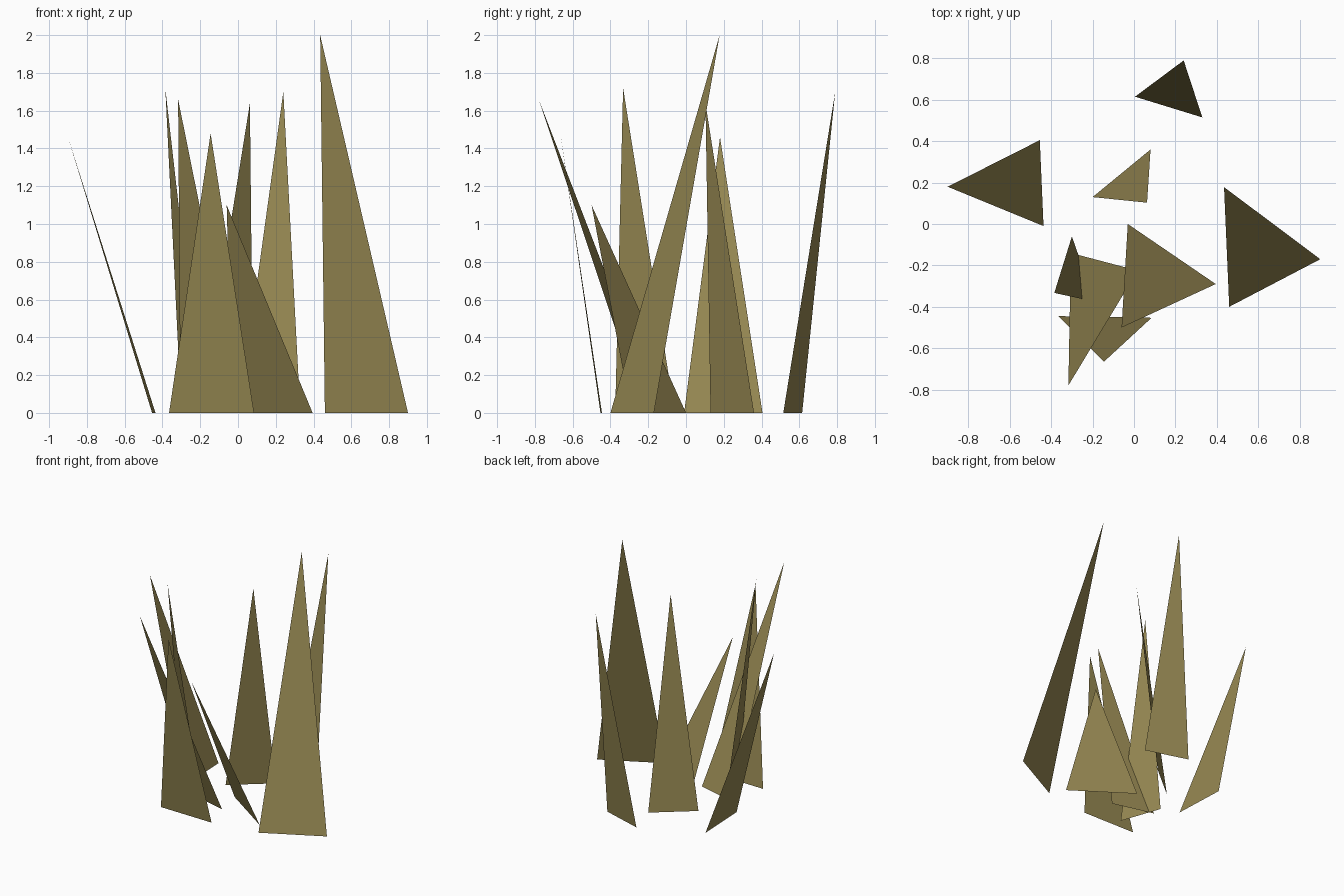
import bpy
import bmesh
from mathutils import Vector

# Remove the default cube
default_cube = bpy.data.objects.get("Cube")
if default_cube:
    bpy.data.objects.remove(default_cube, do_unlink=True)


def make_material(name, colour):
    material = bpy.data.materials.new(name)
    material.use_nodes = True
    material.diffuse_color = colour
    shader = material.node_tree.nodes["Principled BSDF"]
    shader.inputs["Base Color"].default_value = colour
    shader.inputs["Roughness"].default_value = 0.9
    return material


dry_grass = make_material("dry_olive_grass", (0.305, 0.246, 0.085, 1.0))


def make_blade(name, root_a, root_b, tip):
    """A single flat leaf: a root edge on the ground tapering to a tip."""
    bm = bmesh.new()
    corners = [Vector((*root_a, 0)), Vector((*root_b, 0)), Vector(tip)]
    face = bm.faces.new([bm.verts.new(corner) for corner in corners])
    face.normal_update()
    if face.normal.z < 0:
        face.normal_flip()
    mesh = bpy.data.meshes.new(name)
    bm.to_mesh(mesh)
    bm.free()
    mesh.materials.append(dry_grass)
    blade = bpy.data.objects.new(name, mesh)
    bpy.context.scene.collection.objects.link(blade)
    return blade


# Outer ring of leaning blades
make_blade("back_blade", (0.005, 0.615), (0.33, 0.515), (0.24, 0.79, 1.70))
make_blade("right_blade", (-0.455, 0.405), (-0.437, -0.01), (-0.90, 0.18, 1.46))
make_blade("tall_left_blade", (0.46, -0.40), (0.90, -0.17), (0.435, 0.178, 2.0))

# Central blades
make_blade("middle_blade", (-0.20, 0.13), (0.08, 0.36), (0.063, 0.103, 1.64))
make_blade("short_blade", (-0.03, 0.0), (0.395, -0.29), (-0.06, -0.50, 1.10))

# Front cluster
make_blade("front_blade", (-0.365, -0.445), (0.085, -0.453), (-0.145, -0.665, 1.48))
make_blade("front_leaning_blade", (-0.305, -0.14), (0.018, -0.225), (-0.317, -0.78, 1.66))
make_blade("front_upright_blade", (-0.30, -0.06), (-0.19, -0.375), (-0.385, -0.333, 1.72))
